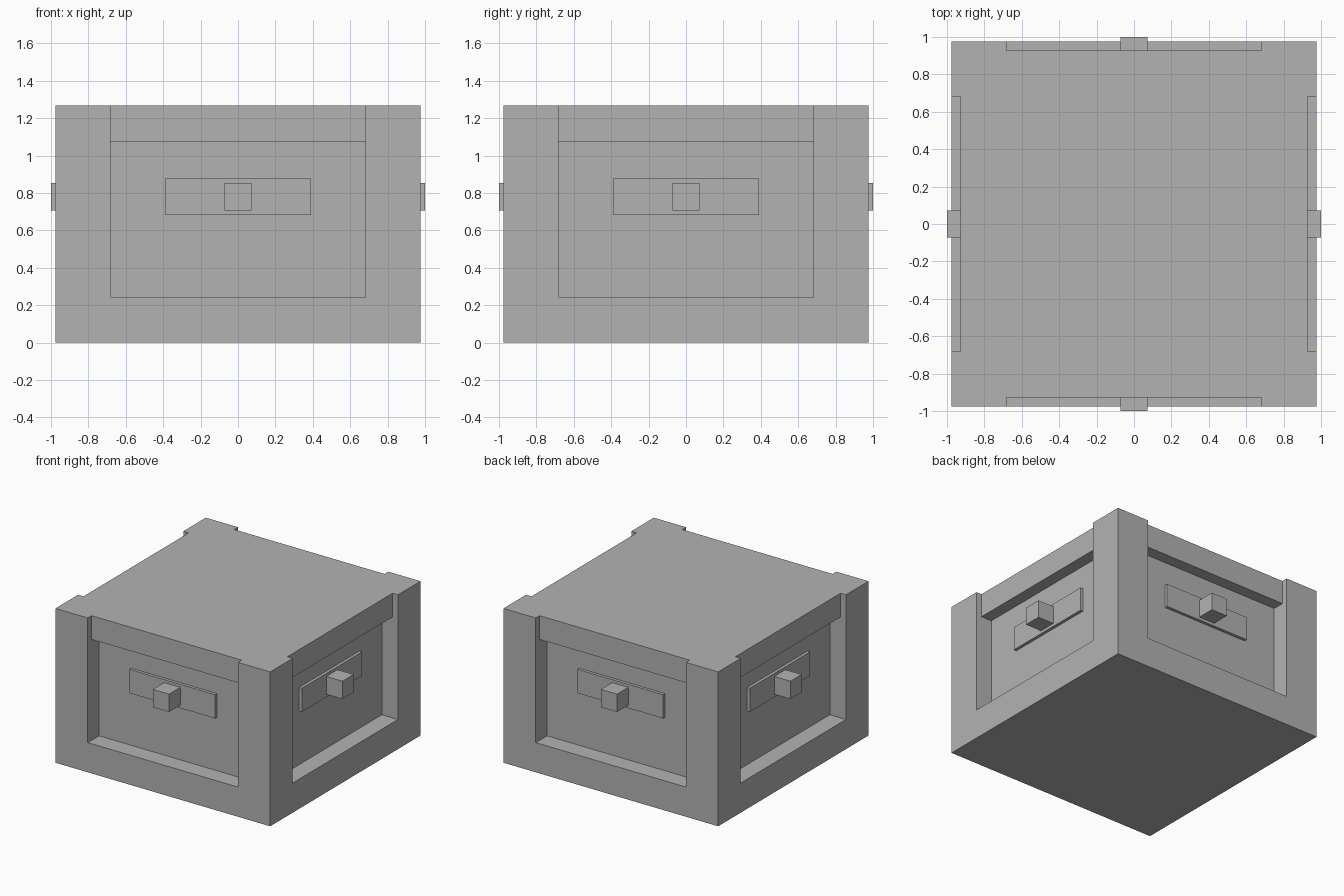
import bpy, bmesh
from math import pi
from mathutils import Matrix, Vector

if "Cube" in bpy.data.objects:
    bpy.data.objects.remove(bpy.data.objects["Cube"], do_unlink=True)

U = 2 / 41                 # module: every size is a multiple of this
HALF, HEIGHT = 20, 26      # body half width and height
OPEN, SILL, LINTEL = 14, 5, 22   # opening half width, bottom and top
PANEL, STRIP = 17, 19      # distance of panel and upper strip from centre

grey = bpy.data.materials.new("plain grey")
grey.use_nodes = True
colour = (0.45, 0.45, 0.45, 1)
grey.diffuse_color = colour
grey.node_tree.nodes["Principled BSDF"].inputs["Base Color"].default_value = colour


def add_object(name, bm):
    bmesh.ops.scale(bm, vec=(U, U, U), verts=bm.verts)
    bmesh.ops.recalc_face_normals(bm, faces=bm.faces)
    mesh = bpy.data.meshes.new(name)
    bm.to_mesh(mesh)
    bm.free()
    mesh.materials.append(grey)
    obj = bpy.data.objects.new(name, mesh)
    bpy.context.collection.objects.link(obj)
    return obj


def box(name, x, y, z, turn=0):
    """Box between (min, max) pairs, turned about the vertical axis."""
    bm = bmesh.new()
    size = [b - a for a, b in (x, y, z)]
    centre = Vector([(a + b) / 2 for a, b in (x, y, z)])
    matrix = (Matrix.Rotation(turn, 4, "Z") @ Matrix.Translation(centre)
              @ Matrix.Diagonal((*size, 1)))
    bmesh.ops.create_cube(bm, size=1, matrix=matrix)
    return add_object(name, bm)


# Solid body
body = box("body", (-HALF, HALF), (-HALF, HALF), (0, HEIGHT))

# Stepped recesses: deep for the panel, shallow for the strip above it
bm = bmesh.new()
out, above = HALF + 2, HEIGHT + 2
profile = [(out, SILL), (PANEL, SILL), (PANEL, LINTEL),
           (STRIP, LINTEL), (STRIP, above), (out, above)]
for i in range(4):
    verts = [bm.verts.new((-OPEN, -d, z)) for d, z in profile]
    face = bm.faces.new(verts)
    ext = bmesh.ops.extrude_face_region(bm, geom=[face], use_keep_orig=True)["geom"]
    moved = [v for v in ext if isinstance(v, bmesh.types.BMVert)]
    bmesh.ops.translate(bm, vec=(2 * OPEN, 0, 0), verts=moved)
    bmesh.ops.rotate(bm, cent=(0, 0, 0), verts=verts + moved,
                     matrix=Matrix.Rotation(i * pi / 2, 3, "Z"))
cutter = add_object("recess_cutter", bm)
cutter.hide_render = True
cutter.hide_viewport = True
cut = body.modifiers.new("recesses", "BOOLEAN")
cut.operation = "DIFFERENCE"
cut.solver = "EXACT"
cut.object = cutter

# Apply the cut and drop the helper
bpy.context.view_layer.update()
graph = bpy.context.evaluated_depsgraph_get()
result = bpy.data.meshes.new_from_object(body.evaluated_get(graph))
body.modifiers.clear()
body.data = result
bpy.data.objects.remove(cutter, do_unlink=True)

# Handle plate and knob on each side
PLATE = PANEL + 0.5
for i, side in enumerate(("front", "left", "back", "right")):
    turn = i * pi / 2
    box(side + "_handle_plate", (-8, 8), (-PLATE, -PANEL), (14, 18), turn)
    box(side + "_knob", (-1.5, 1.5), (-PLATE - 3, -PLATE), (14.5, 17.5), turn)
